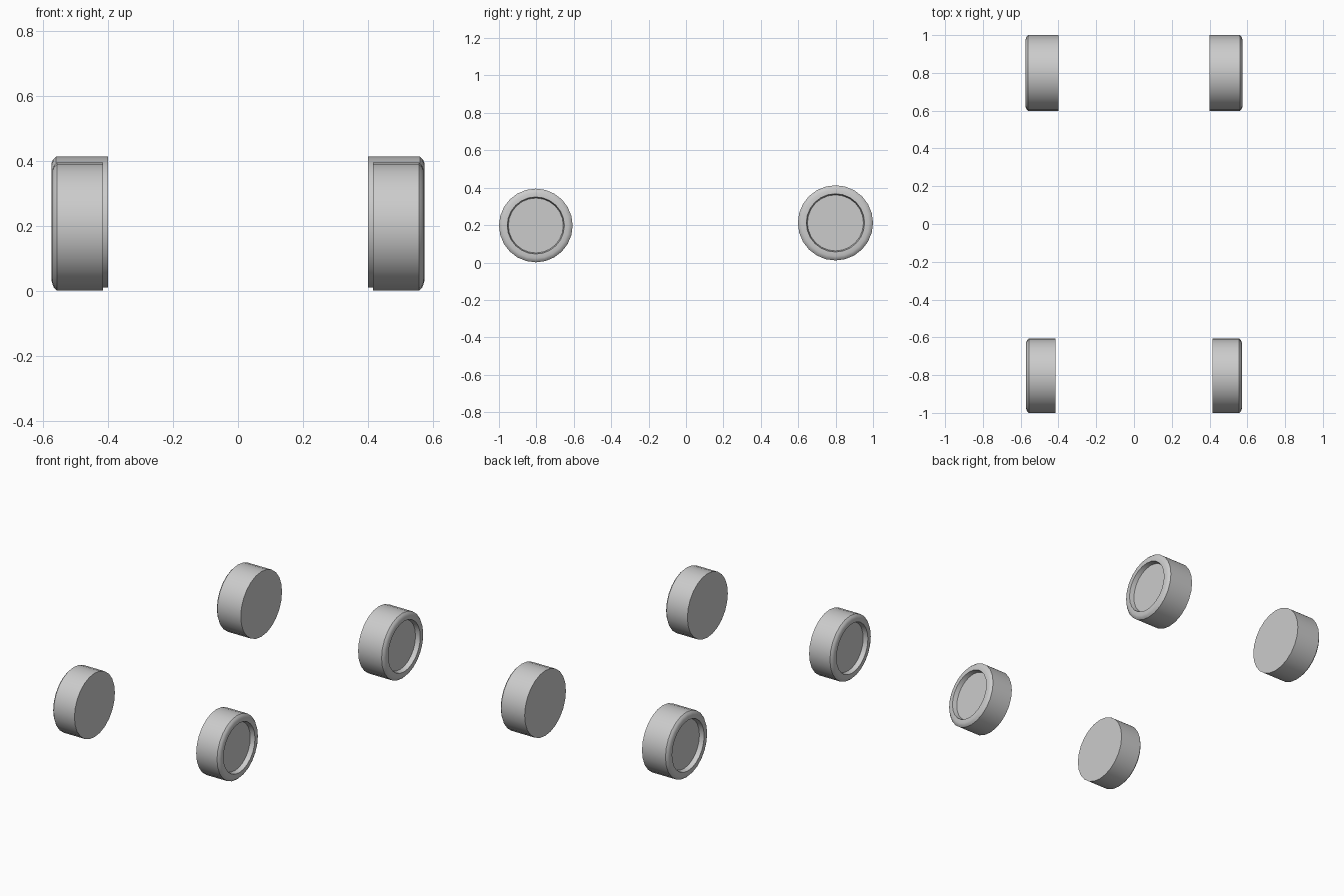
import bpy, bmesh, math

if "Cube" in bpy.data.objects:
    bpy.data.objects.remove(bpy.data.objects["Cube"])

SEGMENTS = 24


def wheel(name, side, x_in, x_out, y, z, r):
    """Lathe a wheel profile around an axis parallel to x; side is +1 or -1."""
    # (x, radius): closed inner face, tread, rounded shoulder, rim, dished hub
    profile = [
        (x_in, r),
        (x_out - 0.014, r),
        (x_out - 0.005, r * 0.955),
        (x_out, r * 0.89),
        (x_out, r * 0.775),
        (x_out - 0.028, r * 0.745),
    ]
    bm = bmesh.new()
    rings = []
    for px, pr in profile:
        rings.append([bm.verts.new((side * px,
                                    y + pr * math.cos(math.tau * i / SEGMENTS),
                                    z + pr * math.sin(math.tau * i / SEGMENTS)))
                      for i in range(SEGMENTS)])
    for a, b in zip(rings, rings[1:]):
        for i in range(SEGMENTS):
            j = (i + 1) % SEGMENTS
            bm.faces.new((a[i], a[j], b[j], b[i]))
    bm.faces.new(rings[0])
    bm.faces.new(rings[-1])
    bmesh.ops.recalc_face_normals(bm, faces=bm.faces[:])
    mesh = bpy.data.meshes.new(name)
    bm.to_mesh(mesh)
    bm.free()
    obj = bpy.data.objects.new(name, mesh)
    bpy.context.collection.objects.link(obj)
    bpy.ops.object.select_all(action='DESELECT')
    obj.select_set(True)
    bpy.context.view_layer.objects.active = obj
    bpy.ops.object.shade_smooth_by_angle(angle=math.radians(42))


# Narrower front pair and slightly larger, wider rear pair
for side, label in ((1, "right"), (-1, "left")):
    wheel("front_wheel_" + label, side, 0.415, 0.571, -0.803, 0.198, 0.197)
    wheel("rear_wheel_" + label, side, 0.40, 0.574, 0.799, 0.212, 0.201)
